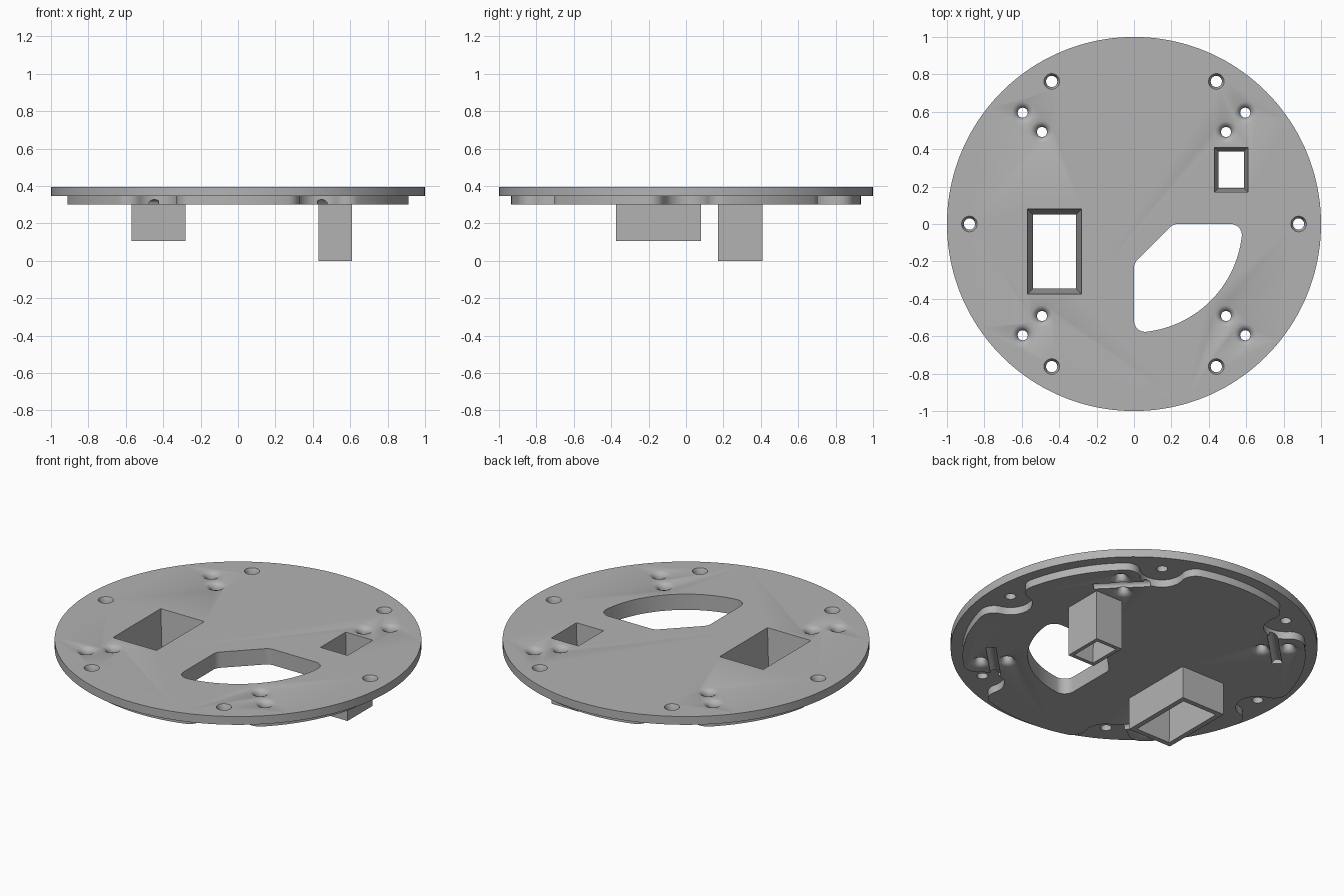
import bpy, bmesh, math
from mathutils import Matrix

cube = bpy.data.objects.get("Cube")
if cube:
    bpy.data.objects.remove(cube, do_unlink=True)

TOP, MID, LOW = 0.395, 0.345, 0.30     # plate levels

grey = bpy.data.materials.new("plate_grey")
grey.use_nodes = True
colour = (0.45, 0.45, 0.45, 1)
grey.diffuse_color = colour
for node in grey.node_tree.nodes:
    if node.type == 'BSDF_PRINCIPLED':
        node.inputs["Base Color"].default_value = colour
        node.inputs["Roughness"].default_value = 0.6


def arc(cx, cy, r, a0, a1, n):
    """Points along an arc, angles in radians."""
    return [(cx + r * math.cos(a0 + (a1 - a0) * i / n),
             cy + r * math.sin(a0 + (a1 - a0) * i / n)) for i in range(n + 1)]


def circle(cx, cy, r, n=32):
    return arc(cx, cy, r, 0, math.tau, n)[:-1]


def rect(x0, x1, y0, y1, inset=0):
    x0, x1, y0, y1 = x0 + inset, x1 - inset, y0 + inset, y1 - inset
    return [(x0, y0), (x1, y0), (x1, y1), (x0, y1)]


def loft(bm, *sections):
    """Closed solid through (outline, height) sections, bottom to top."""
    rings = [[bm.verts.new((x, y, z)) for x, y in pts] for pts, z in sections]
    for a, b in zip(rings, rings[1:]):
        for i in range(len(a)):
            j = (i + 1) % len(a)
            bm.faces.new((a[i], a[j], b[j], b[i]))
    bm.faces.new(rings[0][::-1])
    bm.faces.new(rings[-1])


def make(name, bm):
    bmesh.ops.recalc_face_normals(bm, faces=bm.faces)
    mesh = bpy.data.meshes.new(name)
    bm.to_mesh(mesh)
    bm.free()
    mesh.materials.append(grey)
    ob = bpy.data.objects.new(name, mesh)
    bpy.context.collection.objects.link(ob)
    return ob


def solid(name, *sections):
    bm = bmesh.new()
    loft(bm, *sections)
    return make(name, bm)


def finish(ob, cutters):
    """Cut the part, then smooth its curved faces."""
    bpy.ops.object.select_all(action='DESELECT')
    bpy.context.view_layer.objects.active = ob
    ob.select_set(True)
    for cutter in cutters:
        mod = ob.modifiers.new("cut", 'BOOLEAN')
        mod.operation, mod.solver, mod.object = 'DIFFERENCE', 'EXACT', cutter
        bpy.ops.object.modifier_apply(modifier=mod.name)
    bpy.ops.object.shade_smooth_by_angle(angle=math.radians(30))


# Lower plate outline: a disc with a filleted scallop at each screw
def scalloped_outline(R=0.935, screw=0.88, notch=0.12, fillet=0.08):
    d, s = R - fillet, notch + fillet
    half = math.acos((d * d + screw * screw - s * s) / (2 * d * screw))
    pts = []
    for k in range(6):
        a = k * math.pi / 3
        hx, hy = screw * math.cos(a), screw * math.sin(a)
        c0 = (d * math.cos(a - half), d * math.sin(a - half))
        c1 = (d * math.cos(a + half), d * math.sin(a + half))
        turn = math.atan2(d * math.sin(half), d * math.cos(half) - screw)
        # fillet in, concave notch, fillet out, outer rim
        pts += arc(*c0, fillet, a - half, a - turn + math.pi, 10)[:-1]
        pts += arc(hx, hy, notch, a - turn + math.tau, a + turn, 20)[:-1]
        pts += arc(*c1, fillet, a + turn - math.pi, a + half, 10)[:-1]
        pts += arc(0, 0, R, a + half, a + math.pi / 3 - half, 14)[:-1]
    return pts


# Rounded cable opening: a quarter sector with its tip cut off
def opening_outline(R=0.58, f=0.06, c=0.21):
    far = math.sqrt((R - f) ** 2 - f * f)
    near = c + f * (math.sqrt(2) - 1)
    tilt = math.atan2(f, far)
    q = math.pi / 2
    return (arc(near, -f, f, q, 1.5 * q, 6)
            + arc(f, -near, f, 1.5 * q, 2 * q, 6)
            + arc(f, -far, f, 2 * q, 3 * q + tilt, 12)[:-1]
            + arc(0, 0, R, 3 * q + tilt, 4 * q - tilt, 32)[:-1]
            + arc(far, -f, f, -tilt, q, 12))


# Funnels: outer rectangle, bottom height, wall thickness at the bottom
funnels = {
    "large_funnel": ((-0.57, -0.28, -0.375, 0.08), 0.105, 0.03),
    "small_funnel": ((0.43, 0.61, 0.17, 0.41), 0.0, 0.023),
}

# Cutter for all through openings
bm = bmesh.new()
loft(bm, (opening_outline(), LOW - 0.1), (opening_outline(), TOP + 0.1))
for box, bottom, wall in funnels.values():
    slope = wall / (TOP - bottom)
    loft(bm, (rect(*box, wall + 0.05 * slope), bottom - 0.05),
         (rect(*box, -0.05 * slope), TOP + 0.05))
for k in range(6):
    x, y = 0.88 * math.cos(k * math.pi / 3), 0.88 * math.sin(k * math.pi / 3)
    loft(bm, *[(circle(x, y, r), z) for r, z in
               ((0.03, LOW), (0.03, 0.37), (0.042, TOP), (0.042, TOP + 0.05))])
# Flared tie holes in diagonal pairs
flare = [(0.058, 0), (0.043, 0.006), (0.033, 0.016), (0.027, 0.03)]
for sx in (-1, 1):
    for sy in (-1, 1):
        for p in (0.595, 0.492):
            prof = ([(flare[0][0], LOW - 0.05)] + [(r, LOW + h) for r, h in flare]
                    + [(r, TOP - h) for r, h in reversed(flare)]
                    + [(flare[0][0], TOP + 0.05)])
            loft(bm, *[(circle(sx * p, sy * p, r), z) for r, z in prof])
openings = make("opening_cutter", bm)

# Cutter for the round grooves between paired holes underneath
bm = bmesh.new()
for k in range(4):
    a = math.pi / 4 + k * math.pi / 2
    place = (Matrix.Rotation(a, 4, 'Z') @ Matrix.Translation((0.77, 0, LOW))
             @ Matrix.Rotation(math.pi / 2, 4, 'X'))
    bmesh.ops.create_cone(bm, cap_ends=True, segments=24, radius1=0.027,
                          radius2=0.027, depth=0.31, matrix=place)
grooves = make("groove_cutter", bm)

# Visible parts
disc = circle(0, 0, 1, 160)
finish(solid("upper_plate", (disc, MID), (disc, TOP)), [openings])
scallop = scalloped_outline()
finish(solid("lower_plate", (scallop, LOW), (scallop, MID)), [openings, grooves])
for name, (box, bottom, wall) in funnels.items():
    finish(solid(name, (rect(*box), bottom), (rect(*box), LOW)), [openings])

for cutter in (openings, grooves):
    bpy.data.objects.remove(cutter, do_unlink=True)
